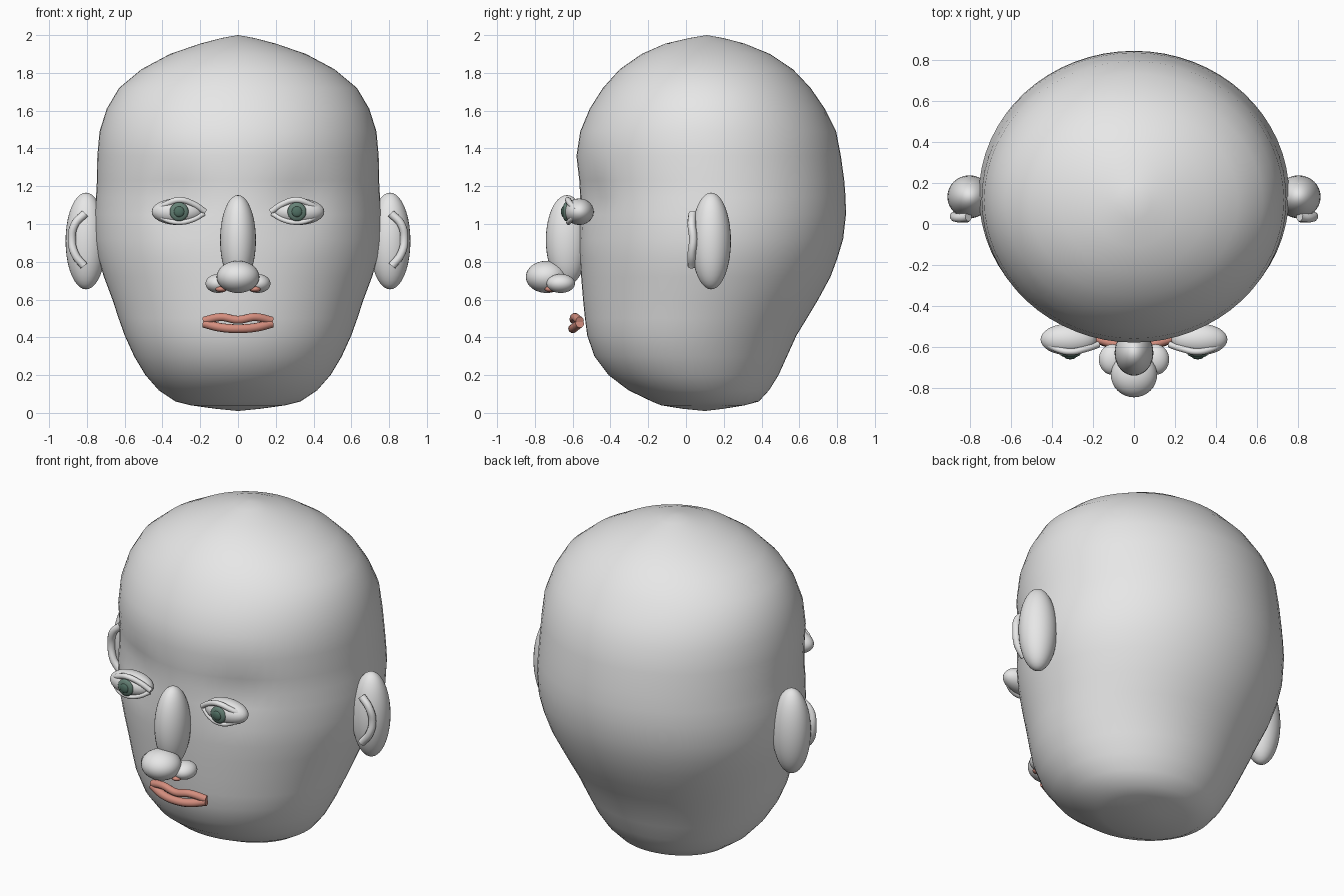
import bpy, bmesh, math


def material(name, rgb):
    m = bpy.data.materials.new(name)
    m.diffuse_color = (*rgb, 1)
    return m


SKIN = material("pale grey", (0.8, 0.8, 0.8))
LIP = material("dusty red", (0.66, 0.27, 0.21))
IRIS = material("grey green", (0.13, 0.22, 0.18))
PUPIL = material("dark green", (0.08, 0.16, 0.125))


def finish(bm, name, mat):
    bmesh.ops.recalc_face_normals(bm, faces=bm.faces)
    for f in bm.faces:
        f.smooth = True
    me = bpy.data.meshes.new(name)
    bm.to_mesh(me)
    bm.free()
    me.materials.append(mat)
    ob = bpy.data.objects.new(name, me)
    bpy.context.collection.objects.link(ob)
    return ob


def ellipsoid(name, centre, radii, mat, segs=32, rings=20):
    bm = bmesh.new()
    bmesh.ops.create_uvsphere(bm, u_segments=segs, v_segments=rings, radius=1)
    for v in bm.verts:
        v.co = [c + r * k for c, r, k in zip(centre, radii, v.co)]
    return finish(bm, name, mat)


def tube(name, points, radius, mat):
    """Smooth round tube through the points."""
    cu = bpy.data.curves.new(name, 'CURVE')
    cu.dimensions = '3D'
    cu.bevel_depth = radius
    cu.bevel_resolution = 3
    cu.use_fill_caps = True
    cu.resolution_u = 8
    sp = cu.splines.new('BEZIER')
    sp.bezier_points.add(len(points) - 1)
    for bp, p in zip(sp.bezier_points, points):
        bp.co = p
        bp.handle_left_type = bp.handle_right_type = 'AUTO'
    cu.materials.append(mat)
    ob = bpy.data.objects.new(name, cu)
    bpy.context.collection.objects.link(ob)
    return ob


# Head: elliptical rings of (height, half width, front y, back y)
ROWS = [
    (0.022, 0.12, -0.02, 0.20), (0.04, 0.25, -0.13, 0.31),
    (0.06, 0.33, -0.18, 0.385), (0.12, 0.42, -0.305, 0.44),
    (0.20, 0.49, -0.41, 0.49), (0.30, 0.55, -0.485, 0.535),
    (0.41, 0.60, -0.523, 0.585), (0.50, 0.632, -0.535, 0.64),
    (0.60, 0.665, -0.545, 0.70), (0.72, 0.71, -0.555, 0.765),
    (0.82, 0.74, -0.562, 0.802), (0.92, 0.757, -0.566, 0.832),
    (1.05, 0.759, -0.563, 0.847), (1.14, 0.752, -0.56, 0.845),
    (1.23, 0.747, -0.565, 0.838), (1.36, 0.745, -0.58, 0.82),
    (1.49, 0.733, -0.56, 0.795), (1.61, 0.695, -0.51, 0.735),
    (1.72, 0.63, -0.44, 0.66), (1.82, 0.51, -0.35, 0.565),
    (1.90, 0.36, -0.235, 0.445), (1.955, 0.20, -0.11, 0.31),
    (1.985, 0.085, 0.02, 0.195),
]
SEGS = 64
bm = bmesh.new()
rings = []
for z, w, front, back in ROWS:
    ring = []
    for i in range(SEGS):
        a = math.tau * i / SEGS
        x = w * math.cos(a)
        y = (front + back) / 2 + (back - front) / 2 * math.sin(a)
        # shallow eye sockets
        if y < 0:
            y += 0.03 * math.exp(-((abs(x) - 0.34) / 0.14) ** 2
                                 - ((z - 1.12) / 0.12) ** 2)
        ring.append(bm.verts.new((x, y, z)))
    rings.append(ring)
for lo, hi in zip(rings, rings[1:]):
    for i in range(SEGS):
        j = (i + 1) % SEGS
        bm.faces.new((lo[i], lo[j], hi[j], hi[i]))
for ring, tip in ((rings[0], (0, 0.1, 0.01)), (rings[-1], (0, 0.11, 2.0))):
    apex = bm.verts.new(tip)
    for i in range(SEGS):
        bm.faces.new((ring[i], ring[(i + 1) % SEGS], apex))
finish(bm, "head", SKIN)

# Nose
ellipsoid("nose_bridge", (0, -0.63, 0.915), (0.095, 0.112, 0.238), SKIN)
ellipsoid("nose_tip", (0, -0.738, 0.72), (0.113, 0.11, 0.085), SKIN)

# Lips: bowed upper tube and curved lower tube
tube("upper_lip", [(-0.18, -0.562, 0.488), (-0.09, -0.588, 0.507),
                   (0, -0.595, 0.493), (0.09, -0.588, 0.507),
                   (0.18, -0.562, 0.488)], 0.022, LIP)
tube("lower_lip", [(-0.18, -0.562, 0.474), (-0.09, -0.59, 0.452),
                   (0, -0.6, 0.446), (0.09, -0.59, 0.452),
                   (0.18, -0.562, 0.474)], 0.024, LIP)

# Paired parts
for s, side in ((-1, "left"), (1, "right")):
    ellipsoid(side + "_nostril_wing", (s * 0.105, -0.663, 0.685),
              (0.067, 0.075, 0.05), SKIN)
    ellipsoid(side + "_nostril", (s * 0.09, -0.718, 0.655),
              (0.03, 0.03, 0.016), LIP, 16, 10)

    # Eye with lids, iris and pupil
    ellipsoid(side + "_eyeball", (s * 0.32, -0.565, 1.065),
              (0.137, 0.077, 0.07), SKIN)
    ellipsoid(side + "_iris", (s * 0.312, -0.636, 1.065),
              (0.05, 0.018, 0.05), IRIS, 24, 12)
    ellipsoid(side + "_pupil", (s * 0.312, -0.65, 1.065),
              (0.028, 0.012, 0.028), PUPIL, 20, 10)
    tube(side + "_upper_lid", [(s * 0.175, -0.59, 1.065),
                               (s * 0.235, -0.61, 1.105),
                               (s * 0.31, -0.625, 1.127),
                               (s * 0.38, -0.61, 1.105),
                               (s * 0.435, -0.58, 1.075)], 0.016, SKIN)
    tube(side + "_lower_lid", [(s * 0.18, -0.59, 1.055),
                               (s * 0.24, -0.612, 1.022),
                               (s * 0.31, -0.622, 1.008),
                               (s * 0.38, -0.61, 1.022),
                               (s * 0.43, -0.58, 1.055)], 0.013, SKIN)

    # Ear with raised fold
    ellipsoid(side + "_ear", (s * 0.805, 0.133, 0.91),
              (0.108, 0.105, 0.256), SKIN)
    tube(side + "_ear_fold", [(s * 0.81, 0.035, 1.055),
                              (s * 0.863, 0.03, 1.0),
                              (s * 0.88, 0.038, 0.92),
                              (s * 0.863, 0.03, 0.84),
                              (s * 0.815, 0.03, 0.778)], 0.022, SKIN)
